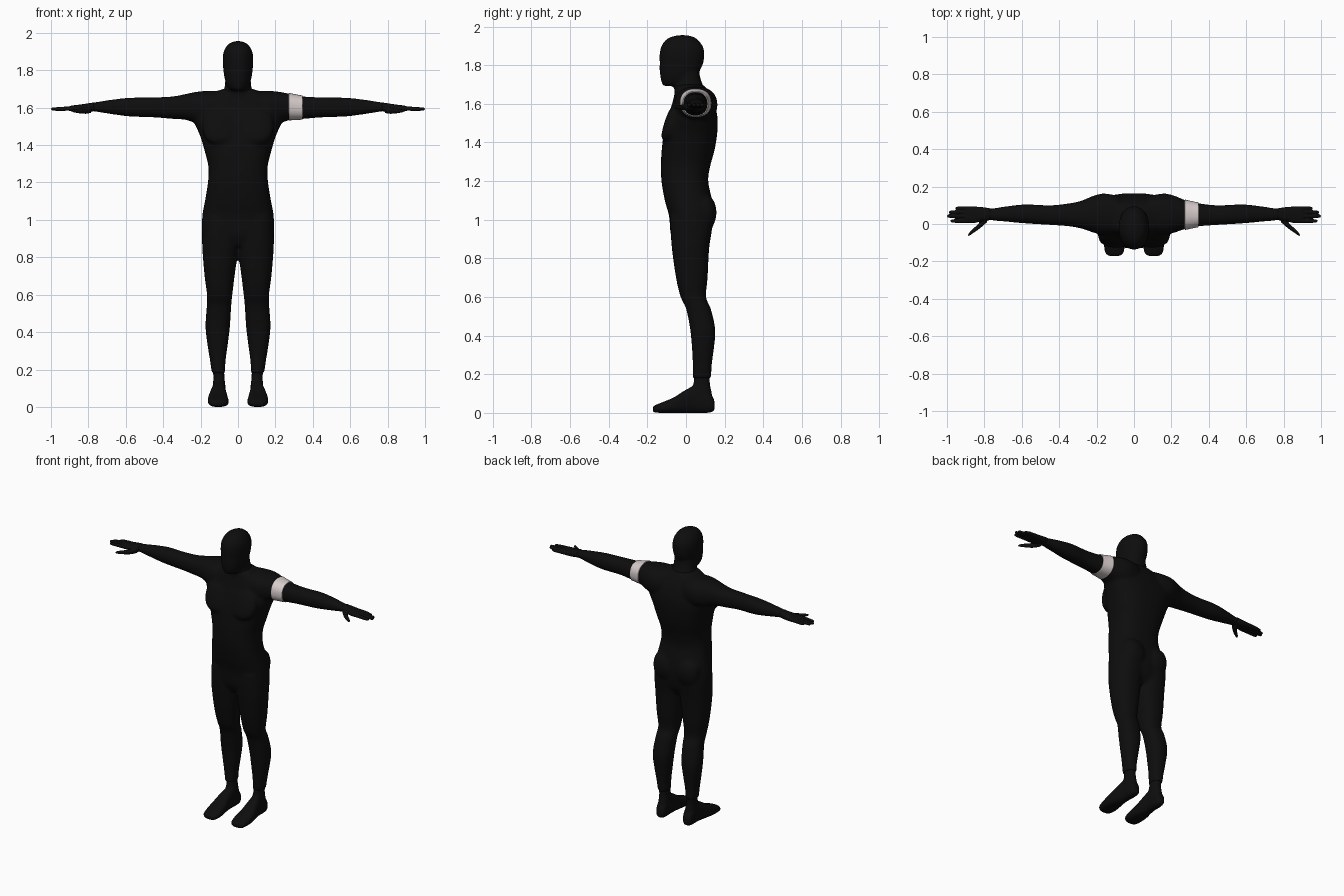
import bpy, bmesh, math


def material(name, rgb):
    m = bpy.data.materials.new(name)
    m.diffuse_color = (*rgb, 1)
    return m


BLACK = material("matte_black", (0.004, 0.004, 0.004))
WHITE = material("band_white", (0.68, 0.60, 0.60))


def spline(rows, steps=5):
    """Smoothly interpolate the section rows."""
    out = []
    for i in range(len(rows) - 1):
        p0, p1 = rows[max(i - 1, 0)], rows[i]
        p2, p3 = rows[i + 1], rows[min(i + 2, len(rows) - 1)]
        for s in range(steps):
            t = s / steps
            out.append([b + 0.5 * t * (c - a + t * (2*a - 5*b + 4*c - d + t * (3*(b - c) + d - a)))
                        for a, b, c, d in zip(p0, p1, p2, p3)])
    return out + [list(rows[-1])]


def loft(bm, axis, rows, side=1, power=2.3, n=32, caps=True):
    """Skin rounded sections (t, a0, a1, b0, b1) strung along an axis."""
    rings = []
    for t, a0, a1, b0, b1 in spline(rows):
        ring = []
        for k in range(n):
            ang = 2 * math.pi * k / n
            c, s = math.cos(ang), math.sin(ang)
            a = (a0 + a1) / 2 + (a1 - a0) / 2 * math.copysign(abs(c) ** (2 / power), c)
            b = (b0 + b1) / 2 + (b1 - b0) / 2 * math.copysign(abs(s) ** (2 / power), s)
            x, y, z = {"x": (t, a, b), "y": (a, t, b), "z": (a, b, t)}[axis]
            ring.append(bm.verts.new((x * side, y, z)))
        rings.append(ring)
    for r, q in zip(rings, rings[1:]):
        for k in range(n):
            bm.faces.new((r[k], r[(k + 1) % n], q[(k + 1) % n], q[k]))
    if caps:
        bm.faces.new(rings[0])
        bm.faces.new(rings[-1])


def finish(name, bm, mat, voxel=None, smooth=6):
    """Turn the lofts into one object, fused into a single skin."""
    bmesh.ops.recalc_face_normals(bm, faces=bm.faces)
    me = bpy.data.meshes.new(name)
    bm.to_mesh(me)
    bm.free()
    me.materials.append(mat)
    for p in me.polygons:
        p.use_smooth = True
    ob = bpy.data.objects.new(name, me)
    bpy.context.collection.objects.link(ob)
    if voxel:
        r = ob.modifiers.new("fuse", "REMESH")
        r.mode = "VOXEL"
        r.voxel_size = voxel
        r.use_smooth_shade = True
        s = ob.modifiers.new("soften", "SMOOTH")
        s.factor = 0.5
        s.iterations = smooth
    return ob


# Body: torso, arms and legs down to the cuffs
ARM = [(.08, -.05, .15, 1.50, 1.69), (.16, -.06, .163, 1.50, 1.69), (.22, -.045, .15, 1.515, 1.685),
       (.28, -.025, .125, 1.535, 1.673), (.35, -.012, .11, 1.54, 1.66), (.45, -.005, .10, 1.548, 1.655),
       (.58, .003, .105, 1.553, 1.653), (.68, .012, .095, 1.566, 1.642), (.75, .018, .085, 1.577, 1.631),
       (.80, .022, .085, 1.583, 1.623)]
LEG = [(1.02, .01, .185, -.08, .14), (.95, -.004, .191, -.08, .135), (.85, -.002, .191, -.073, .12),
       (.70, .018, .179, -.052, .112), (.60, .030, .166, -.028, .104), (.54, .036, .167, .0, .128),
       (.43, .043, .174, .022, .152), (.33, .055, .163, .031, .144), (.25, .066, .15, .035, .134),
       (.18, .070, .14, .034, .131)]
TORSO = [(.86, -.12, .12, -.05, .09), (.92, -.188, .188, -.078, .125), (1.02, -.191, .191, -.088, .14),
         (1.10, -.177, .177, -.11, .135), (1.20, -.161, .161, -.127, .115), (1.28, -.158, .158, -.13, .126),
         (1.36, -.176, .176, -.126, .148), (1.45, -.203, .203, -.115, .162), (1.53, -.235, .235, -.095, .163),
         (1.60, -.22, .22, -.072, .147), (1.66, -.16, .16, -.058, .12), (1.70, -.085, .085, -.05, .09)]
bm = bmesh.new()
loft(bm, "z", TORSO, power=2.5)
for side in (1, -1):
    loft(bm, "x", ARM, side)
    loft(bm, "z", LEG, side)
    # Seat muscle
    loft(bm, "z", [(.93, .06, .10, .06, .09), (.96, .02, .15, .03, .135), (1.03, .006, .17, .0, .158),
                   (1.10, .02, .16, .0, .143), (1.15, .06, .10, .05, .09)], side)
    # Chest muscle
    loft(bm, "z", [(1.40, .06, .12, -.11, -.05), (1.43, .02, .17, -.127, -.04), (1.49, .01, .19, -.116, -.03),
                   (1.56, .02, .18, -.09, -.02), (1.60, .06, .14, -.06, -.03)], side)
finish("body", bm, BLACK, 0.009, 8)

# Head and neck
bm = bmesh.new()
loft(bm, "z", [(1.692, -.025, .025, -.108, -.03), (1.70, -.045, .045, -.122, .01), (1.73, -.064, .064, -.131, .04),
               (1.77, -.074, .074, -.136, .07), (1.81, -.079, .079, -.136, .089), (1.86, -.082, .082, -.136, .095),
               (1.90, -.076, .076, -.127, .086), (1.935, -.056, .056, -.10, .058), (1.95, -.033, .033, -.065, .028),
               (1.956, -.008, .008, -.03, -.005)], power=2.1)
loft(bm, "z", [(1.62, -.12, .12, -.06, .11), (1.66, -.098, .098, -.06, .108), (1.70, -.074, .074, -.06, .086),
               (1.75, -.068, .068, -.06, .071), (1.80, -.065, .065, -.06, .07)])
finish("head", bm, BLACK, 0.008, 5)

# Feet and ankles
FOOT = [(-.172, .085, .125, .008, .03), (-.16, .06, .15, .002, .04), (-.12, .05, .16, .0, .056),
        (-.06, .054, .16, .0, .082), (0, .062, .148, .0, .12), (.05, .066, .138, .0, .14),
        (.11, .066, .136, .0, .12), (.14, .074, .128, .008, .08), (.148, .09, .115, .02, .055)]
ANKLE = [(.05, .066, .138, .0, .138), (.10, .066, .136, .01, .134), (.15, .072, .132, .038, .124),
         (.20, .074, .134, .042, .124)]
for side, label in ((1, "left"), (-1, "right")):
    bm = bmesh.new()
    loft(bm, "y", FOOT, side, 2.6)
    loft(bm, "z", ANKLE, side)
    finish(label + "_foot", bm, BLACK, 0.006, 5)

# Hands: palm, four fingers and a thumb
PALM = [(.77, .020, .084, 1.581, 1.628), (.81, .016, .09, 1.578, 1.622), (.85, .006, .093, 1.578, 1.616),
        (.89, .006, .092, 1.58, 1.611), (.905, .015, .085, 1.585, 1.606)]
FINGERS = [(.016, .982), (.042, 1.0), (.063, .99), (.084, .955)]
THUMB = [(.785, .01, .06, 1.572, 1.61), (.81, -.012, .03, 1.567, 1.602), (.835, -.032, -.002, 1.568, 1.597),
         (.86, -.049, -.024, 1.571, 1.594), (.88, -.063, -.045, 1.575, 1.591), (.887, -.064, -.056, 1.579, 1.587)]
for side, label in ((1, "left"), (-1, "right")):
    bm = bmesh.new()
    loft(bm, "x", PALM, side, 2.5)
    loft(bm, "x", THUMB, side, 2.1, 16)
    for y, tip in FINGERS:
        loft(bm, "x", [(.86, y - .011, y + .011, 1.585, 1.609), (.92, y - .0105, y + .0105, 1.583, 1.606),
                       (tip - .02, y - .0095, y + .0095, 1.583, 1.602),
                       (tip - .006, y - .008, y + .008, 1.585, 1.600),
                       (tip, y - .003, y + .003, 1.590, 1.595)], side, 2.1, 16)
    finish(label + "_hand", bm, BLACK, 0.0035, 3)

# Armband around the left upper arm
bm = bmesh.new()
loft(bm, "x", [(.272, -.032, .131, 1.532, 1.679), (.31, -.024, .122, 1.534, 1.671),
               (.345, -.017, .115, 1.536, 1.665)], n=48, caps=False)
band = finish("armband", bm, WHITE)
wall = band.modifiers.new("wall", "SOLIDIFY")
wall.thickness = 0.006
